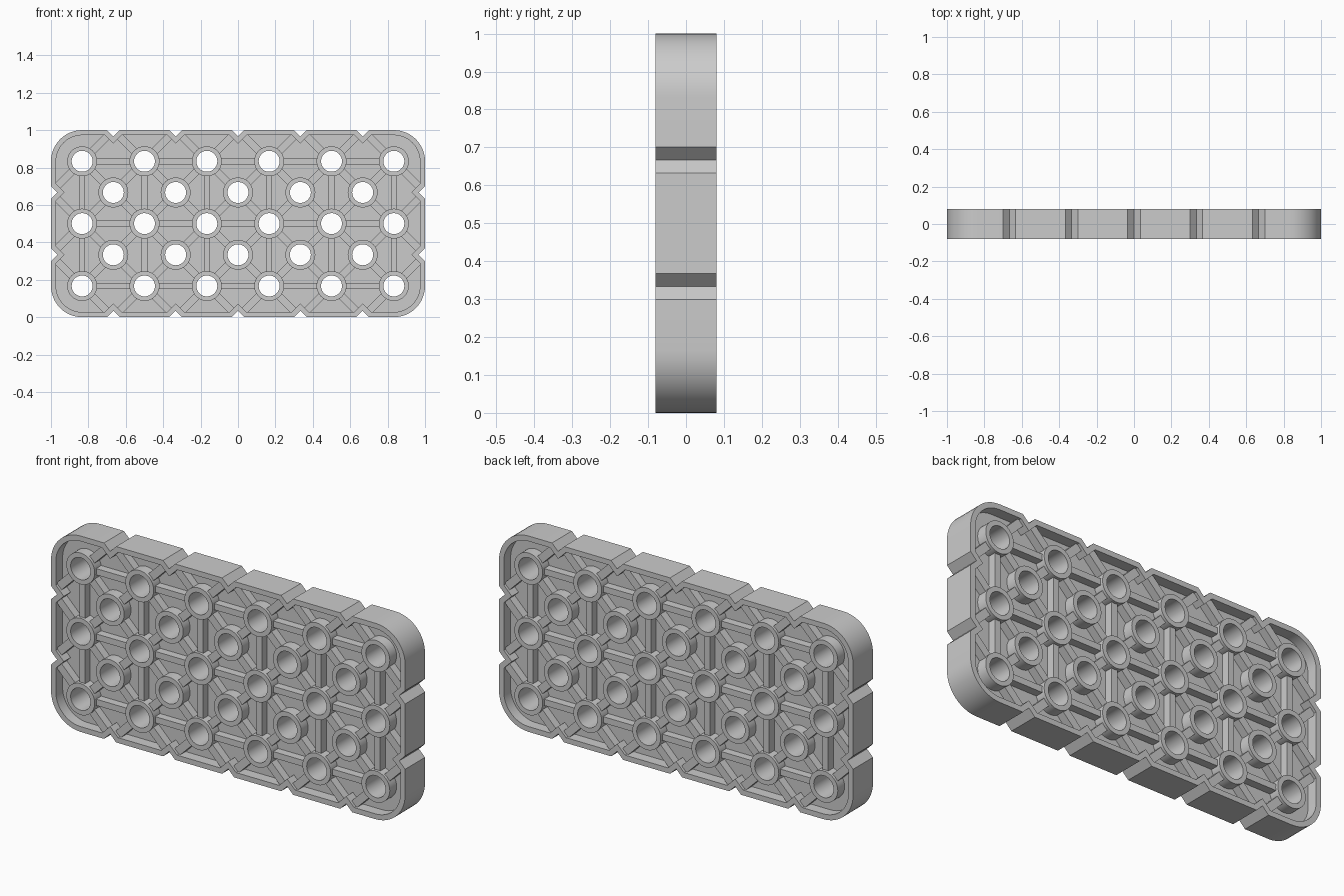
import bpy, bmesh
from math import sin, cos, pi, hypot, atan2
from mathutils import Matrix

if "Cube" in bpy.data.objects:
    bpy.data.objects.remove(bpy.data.objects["Cube"])

HALF = 0.08                  # half depth of rim and bosses
WEB = 0.025                  # half depth of the thin web
CORNER, NOTCH, RIM = 1 / 6, 0.034, 0.027
BORE, BOSS = 0.056, 0.08


def circle(cx, cz, r, n=40):
    return [(cx + r * cos(2 * pi * i / n), cz + r * sin(2 * pi * i / n)) for i in range(n)]


def outline(inset):
    """Rounded rectangle with V notches, moved inward by inset."""
    half_w = NOTCH + inset * (2 ** 0.5 - 1)
    tip = NOTCH + inset * 2 ** 0.5
    r = CORNER - inset
    pts = []
    # each side: corner centre, outward angle, travel direction, notch positions
    third = 1 / 3
    sides = [((5 / 6, 1 / 6), 0, [third, 2 * third]),
             ((5 / 6, 5 / 6), 1, [2 * third, third, 0, -third, -2 * third]),
             ((-5 / 6, 5 / 6), 2, [2 * third, third]),
             ((-5 / 6, 1 / 6), 3, [-2 * third, -third, 0, third, 2 * third])]
    for (cx, cz), k, marks in sides:
        # rounded corner leading into this side
        for i in range(13):
            a = (k - 1) * pi / 2 + i / 12 * pi / 2
            pts.append((cx + r * cos(a), cz + r * sin(a)))
        s = 1 if k in (0, 3) else -1
        for m in marks:
            for off, depth in ((-s * half_w, inset), (0, tip), (s * half_w, inset)):
                pts.append([(1 - depth, m + off), (m + off, 1 - depth),
                            (-1 + depth, m + off), (m + off, depth)][k])
    return pts


def finish(ob):
    bpy.ops.object.select_all(action='DESELECT')
    ob.select_set(True)
    bpy.context.view_layer.objects.active = ob
    if ob.type == 'CURVE':
        bpy.ops.object.convert(target='MESH')
        ob = bpy.context.object
    bm = bmesh.new()
    bm.from_mesh(ob.data)
    bmesh.ops.remove_doubles(bm, verts=bm.verts, dist=1e-5)
    bmesh.ops.recalc_face_normals(bm, faces=bm.faces)
    bm.to_mesh(ob.data)
    bm.free()
    bpy.ops.object.shade_smooth_by_angle(angle=pi / 6)


def plate(name, loops, half):
    """Filled flat profile in the xz plane, extruded both ways in y."""
    cu = bpy.data.curves.new(name, 'CURVE')
    cu.dimensions, cu.fill_mode, cu.extrude = '2D', 'BOTH', half
    for loop in loops:
        sp = cu.splines.new('POLY')
        sp.points.add(len(loop) - 1)
        for p, (x, z) in zip(sp.points, loop):
            p.co = (x, z, 0, 1)
        sp.use_cyclic_u = True
    ob = bpy.data.objects.new(name, cu)
    bpy.context.collection.objects.link(ob)
    ob.rotation_euler.x = pi / 2
    finish(ob)


def ribs(name, segments, width, half):
    bm = bmesh.new()
    for (x0, z0), (x1, z1) in segments:
        m = (Matrix.Translation(((x0 + x1) / 2, 0, (z0 + z1) / 2))
             @ Matrix.Rotation(-atan2(z1 - z0, x1 - x0), 4, 'Y')
             @ Matrix.Diagonal((hypot(x1 - x0, z1 - z0), 2 * half, width, 1)))
        bmesh.ops.create_cube(bm, size=1, matrix=m)
    me = bpy.data.meshes.new(name)
    bm.to_mesh(me)
    bm.free()
    ob = bpy.data.objects.new(name, me)
    bpy.context.collection.objects.link(ob)
    finish(ob)


def span(p, q, start, end):
    """Segment from p towards q, trimmed at both ends."""
    d = hypot(q[0] - p[0], q[1] - p[1])
    at = lambda t: (p[0] + (q[0] - p[0]) * t / d, p[1] + (q[1] - p[1]) * t / d)
    return at(start), at(d - end)


# Staggered hole grid
main = [(-5 / 6 + i / 3, 1 / 6 + j / 3) for j in range(3) for i in range(6)]
between = [(-2 / 3 + i / 3, 1 / 3 + j / 3) for j in range(2) for i in range(5)]
notches = ([(-2 / 3 + i / 3, z) for i in range(5) for z in (0, 1)]
           + [(x, z) for x in (-1, 1) for z in (1 / 3, 2 / 3)])
holes = main + between

# Rim, web and bosses
plate("rim", [outline(0), outline(RIM)], HALF)
plate("web", [outline(RIM / 2)] + [circle(x, z, 0.066) for x, z in holes], WEB)
for i, (x, z) in enumerate(holes):
    plate(f"boss_{i + 1}", [circle(x, z, BOSS), circle(x, z, BORE)], HALF)

# Straight ribs along rows and columns of the main holes
straight = []
for x, z in main:
    if x < 0.8:
        straight.append(span((x, z), (x + 1 / 3, z), 0.068, 0.068))
    if z < 0.8:
        straight.append(span((x, z), (x, z + 1 / 3), 0.068, 0.068))
ribs("straight_ribs", straight, 0.032, 0.066)

# Diagonal ribs to the in-between bosses and to the edge notches
diagonal = [span(p, q, 0.068, 0.068 if q in between else 0.034)
            for p in main for q in between + notches
            if hypot(p[0] - q[0], p[1] - q[1]) < 0.25]
ribs("diagonal_ribs", diagonal, 0.04, 0.066)
